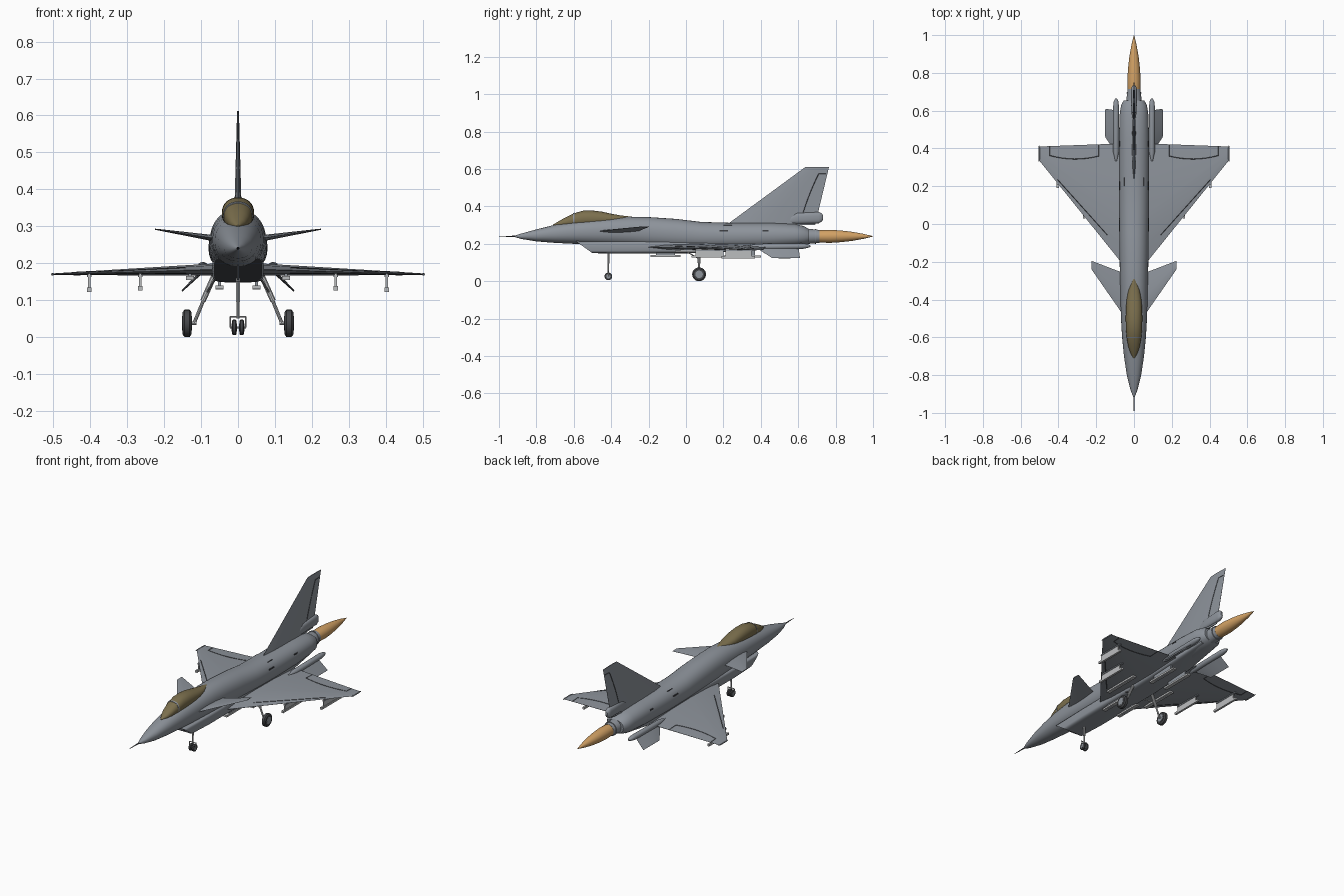
import bpy, bmesh, math
from mathutils import Vector

if "Cube" in bpy.data.objects:
    bpy.data.objects.remove(bpy.data.objects["Cube"], do_unlink=True)


def material(name, rgb):
    m = bpy.data.materials.new(name)
    m.use_nodes = True
    m.diffuse_color = (*rgb, 1)
    m.node_tree.nodes["Principled BSDF"].inputs["Base Color"].default_value = (*rgb, 1)
    return m


GREY = material("airframe grey", (0.27, 0.295, 0.33))
LIGHT = material("light grey", (0.5, 0.51, 0.52))
DARK = material("dark grey", (0.05, 0.053, 0.06))
TYRE = material("tyre black", (0.06, 0.063, 0.068))
GLASS = material("tinted canopy", (0.2, 0.16, 0.075))
FLAME = material("exhaust orange", (0.65, 0.36, 0.13))


def finish(name, bm, mats, mirror=False, angle=35):
    bmesh.ops.recalc_face_normals(bm, faces=bm.faces[:])
    me = bpy.data.meshes.new(name)
    bm.to_mesh(me)
    bm.free()
    for m in mats:
        me.materials.append(m)
    ob = bpy.data.objects.new(name, me)
    bpy.context.collection.objects.link(ob)
    bpy.ops.object.select_all(action="DESELECT")
    ob.select_set(True)
    bpy.context.view_layer.objects.active = ob
    bpy.ops.object.shade_smooth_by_angle(angle=math.radians(angle))
    if mirror:
        ob.modifiers.new("mirror", "MIRROR")
    return ob


def skin(bm, rings):
    """Bridge closed rings of points and cap both ends; returns the caps."""
    rows = [[bm.verts.new(p) for p in r] for r in rings]
    n = len(rows[0])
    for a, b in zip(rows, rows[1:]):
        for i in range(n):
            j = (i + 1) % n
            bm.faces.new((a[i], a[j], b[j], b[i]))
    return bm.faces.new(rows[0]), bm.faces.new(rows[-1])


def section(y, hw, top, bottom, power=2.0, x=0, n=32):
    """Superellipse cross-section across the fuselage axis."""
    pts = []
    for i in range(n):
        c, s = math.cos(math.tau * i / n), math.sin(math.tau * i / n)
        px = math.copysign(abs(c) ** (2 / power), c) * hw
        pz = math.copysign(abs(s) ** (2 / power), s) * (top - bottom) / 2
        pts.append(Vector((x + px, y, (top + bottom) / 2 + pz)))
    return pts


def body(name, stations, mat, power=2.0, x=0, mirror=False):
    bm = bmesh.new()
    skin(bm, [section(*s, power, x) for s in stations])
    return finish(name, bm, [mat], mirror)


def lathe(name, profile, origin, axis, mat, mirror=False, n=24):
    """Revolve (offset, radius) pairs about an axis."""
    q = Vector(axis).to_track_quat("Z", "Y")
    rings = [[Vector(origin) + q @ Vector((r * math.cos(math.tau * i / n),
              r * math.sin(math.tau * i / n), d)) for i in range(n)] for d, r in profile]
    bm = bmesh.new()
    skin(bm, rings)
    return finish(name, bm, [mat], mirror)


def rods(name, points, r, mat, mirror=False, n=10):
    """Straight bars joining consecutive points."""
    bm = bmesh.new()
    for a, b in zip(points, points[1:]):
        a, b = Vector(a), Vector(b)
        q = (b - a).to_track_quat("Z", "Y")
        ring = [q @ Vector((r * math.cos(math.tau * i / n), r * math.sin(math.tau * i / n), 0))
                for i in range(n)]
        skin(bm, [[a + v for v in ring], [b + v for v in ring]])
    return finish(name, bm, [mat], mirror)


def box(name, lo, hi, mat, mirror=False):
    bm = bmesh.new()
    skin(bm, [[(x, y, z) for x, y in ((lo[0], lo[1]), (hi[0], lo[1]), (hi[0], hi[1]), (lo[0], hi[1]))]
              for z in (lo[2], hi[2])])
    return finish(name, bm, [mat], mirror)


# Aerofoil half-thickness along the chord
FOIL = [(0, 0.04), (0.15, 0.7), (0.4, 1), (0.7, 0.75), (1, 0.06)]


class Surface:
    """Tapered aerofoil between a root and a tip: (leading, trailing, thickness)."""

    def __init__(self, root, tip, up):
        self.ends = [(Vector(a), Vector(b), t) for a, b, t in (root, tip)]
        self.up = Vector(up).normalized()

    def point(self, s, c, side):
        for (c0, h0), (c1, h1) in zip(FOIL, FOIL[1:]):
            if c <= c1:
                h = h0 + (h1 - h0) * (c - c0) / (c1 - c0)
                break
        p, q = [a.lerp(b, c) + self.up * t * h * side / 2 for a, b, t in self.ends]
        return p.lerp(q, s)

    def build(self, name, mirror=True):
        bm = bmesh.new()
        cs = [c for c, h in FOIL]
        skin(bm, [[self.point(s, c, 1) for c in cs] + [self.point(s, c, -1) for c in reversed(cs)]
                  for s in (0, 1)])
        return finish(name, bm, [GREY], mirror, 20)

    def seam(self, name, start, end, mirror=True):
        for side, label in ((1, "a"), (-1, "b")):
            pts = [self.point(start[0] + (end[0] - start[0]) * i / 8,
                              start[1] + (end[1] - start[1]) * i / 8, side) for i in range(9)]
            rods(name + "_" + label, pts, 0.0015, DARK, mirror, 4)


# Fuselage, canopy and pitot probe
body("fuselage", [(-.915, .004, .244, .236), (-.88, .018, .255, .226), (-.8, .038, .277, .213),
                  (-.7, .053, .302, .205), (-.6, .063, .32, .2), (-.5, .069, .331, .195),
                  (-.4, .072, .339, .19), (-.3, .074, .345, .185), (-.2, .076, .343, .178),
                  (-.05, .078, .333, .17), (.08, .079, .317, .168), (.25, .08, .312, .17),
                  (.45, .08, .312, .175), (.58, .076, .306, .185), (.63, .068, .295, .192),
                  (.655, .054, .28, .202)], GREY, 2.2)
body("canopy", [(-.71, .004, .303, .296), (-.68, .02, .321, .29), (-.65, .03, .338, .29),
                (-.6, .039, .363, .29), (-.55, .043, .377, .29), (-.5, .044, .378, .29),
                (-.45, .043, .372, .295), (-.4, .039, .361, .3), (-.35, .03, .352, .31),
                (-.29, .006, .345, .335)], GLASS, 2.2)
body("windscreen_frame", [(-.603, .0395, .364, .29), (-.597, .0405, .367, .29)], GREY, 2.2)
lathe("pitot_probe", [(0, .001), (.06, .003), (.11, .005)], (0, -1, .24), (0, 1, 0), DARK, n=10)

# Chin intake and belly duct with a raked, hollow mouth
bm = bmesh.new()
rings = [section(*s, 5) for s in ((-.5, .064, .215, .15), (-.35, .07, .215, .148),
                                  (.1, .07, .22, .15), (.4, .066, .22, .167), (.62, .05, .23, .195))]
for p in rings[0]:
    p.y -= (p.z - .15) * 1.4
mouth, _ = skin(bm, rings)
bmesh.ops.inset_region(bm, faces=[mouth], thickness=.005)
rim = set(bm.faces)
res = bmesh.ops.extrude_discrete_faces(bm, faces=[mouth])["faces"]
for f in res:
    bmesh.ops.translate(bm, verts=f.verts, vec=(0, .12, 0))
for f in bm.faces:
    if f not in rim or f in res:
        f.material_index = 1
finish("belly_intake", bm, [GREY, DARK])
box("intake_splitter", (-.003, -.5, .155), (.003, -.4, .21), DARK)

# Nozzle and exhaust plume
lathe("nozzle", [(0, .042), (.03, .039), (.075, .034)], (0, .64, .24), (0, 1, 0), GREY)
lathe("nozzle_ring", [(0, .04), (.006, .04)], (0, .69, .24), (0, 1, 0), GREY)
lathe("exhaust_plume", [(0, .033), (.06, .035), (.12, .031), (.18, .024), (.24, .013), (.29, .001)],
      (0, .71, .24), (0, 1, 0), FLAME)

# Wings, canards, tail fin and ventral fins
wing = Surface(((.05, -.225, .183), (.05, .427, .183), .034),
               ((.505, .34, .17), (.505, .41, .17), .004), (0, 0, 1))
wing.build("wing")
wing.seam("flap_seam", (.3, .87), (.87, .66))
wing.seam("slat_seam", (.2, .1), (.78, .1))
wing.seam("flap_end_seam", (.3, .87), (.3, .99))
wing.seam("aileron_end_seam", (.87, .66), (.87, .99))
lathe("wingtip_rail", [(0, .002), (.015, .004), (.07, .004), (.085, .002)],
      (.502, .33, .17), (0, 1, 0), GREY, True, 10)
Surface(((.055, -.485, .266), (.055, -.26, .266), .018),
        ((.225, -.24, .292), (.225, -.195, .292), .003), (-.15, 0, 1)).build("canard")
fin = Surface(((0, .215, .3), (0, .69, .3), .022), ((0, .64, .612), (0, .765, .612), .005), (1, 0, 0))
fin.build("tail_fin", False)
fin.seam("rudder_seam", (.22, .8), (.88, .72), False)
fin.seam("rudder_top_seam", (.88, .72), (.88, .96), False)
body("parachute_housing", [(.54, .005, .33, .31), (.59, .014, .365, .308), (.71, .016, .37, .31),
                           (.725, .013, .364, .318), (.733, .006, .352, .33)], GREY, 2.5)
Surface(((.085, .36, .19), (.085, .6, .19), .012), ((.152, .46, .124), (.152, .61, .124), .004),
        (.7, 0, .7)).build("ventral_fin")
body("ventral_fairing", [(.33, .004, .19, .18), (.38, .015, .2, .168), (.62, .016, .203, .172),
                         (.65, .012, .199, .178), (.665, .004, .192, .184)], GREY, 2, .095, True)

# Underwing pylons and launch rails
for label, x, y0, y1, z0, z1 in (("inner", .265, .03, .22, .126, .172), ("outer", .403, .19, .37, .122, .172)):
    box(label + "_pylon", (x - .003, y0 + .02, z0), (x + .003, y1 - .02, z1), LIGHT, True)
    box(label + "_rail", (x - .006, y0, z0), (x + .006, y1, z0 + .012), LIGHT, True)
    box(label + "_rail_top", (x - .006, y0 + .02, z1 - .01), (x + .006, y1, z1 - .004), GREY, True)
for label, x, y0, y1, z0 in (("forward", .05, -.19, -.03, .13), ("root", .13, -.06, .16, .155),
                             ("rear", .05, .2, .4, .128)):
    box(label + "_store_rail", (x - .011, y0, z0), (x + .011, y1, z0 + .01), LIGHT, True)
    box(label + "_store_mount", (x - .004, y0 + .03, z0), (x + .004, y1 - .03, .185), GREY, True)

# Main landing gear
TREAD = [(-.012, .022), (-.012, .03), (-.007, .037), (.007, .037), (.012, .03), (.012, .022)]
lathe("main_tyre", TREAD, (.138, .07, .037), (1, 0, 0), TYRE, True)
lathe("main_hub", [(-.013, .02), (.013, .02)], (.138, .07, .037), (1, 0, 0), GREY, True)
rods("main_upper_leg", [(.065, .07, .165), (.095, .07, .098)], .008, LIGHT, True)
rods("main_lower_leg", [(.09, .07, .108), (.119, .07, .037)], .005, LIGHT, True)
rods("main_axle", [(.112, .07, .037), (.14, .07, .037)], .005, LIGHT, True)
rods("main_brace", [(.085, .07, .12), (.06, .0, .16)], .003, LIGHT, True)

# Nose landing gear with twin wheels
SMALL = [(d * .55, r * .56) for d, r in TREAD]
lathe("nose_tyre", SMALL, (.01, -.415, .026), (1, 0, 0), TYRE, True, 20)
lathe("nose_hub", [(-.0072, .011), (.0072, .011)], (.01, -.415, .026), (1, 0, 0), GREY, True)
rods("nose_leg_upper", [(0, -.415, .16), (0, -.415, .095)], .006, LIGHT)
rods("nose_leg_lower", [(0, -.415, .1), (0, -.415, .05)], .004, LIGHT)
rods("nose_fork", [(0, -.415, .055), (.021, -.415, .055), (.021, -.415, .026), (0, -.415, .026)],
     .0025, LIGHT, True)

# Small dark vents on the spine and flanks
box("spine_vent", (.046, .2, .285), (.052, .245, .301), DARK, True)
box("flank_vent", (.066, .18, .265), (.077, .225, .273), DARK, True)
box("rear_vent", (.066, .41, .265), (.077, .44, .273), DARK, True)
